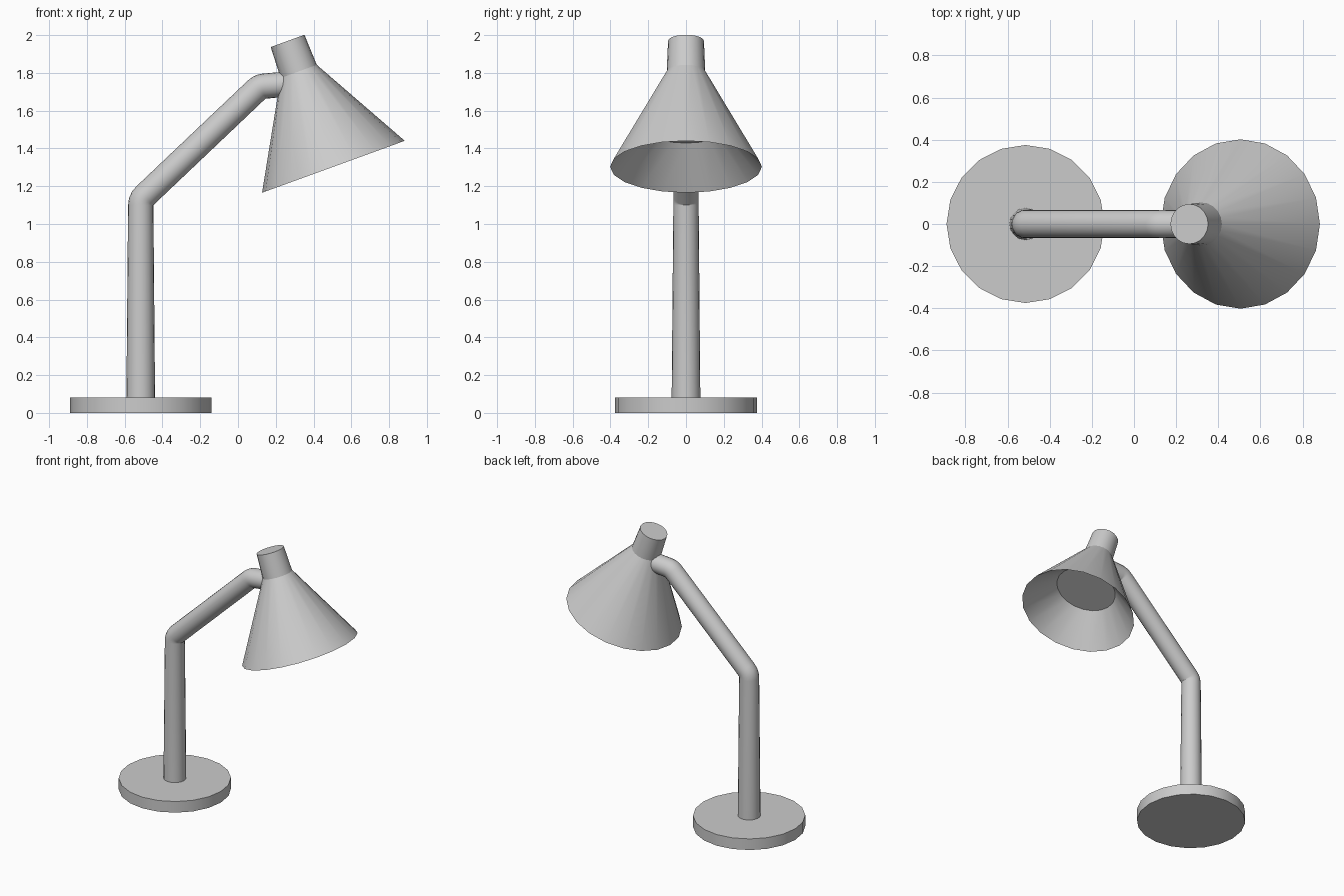
import bpy, bmesh
from math import sin, cos, pi, radians
from mathutils import Vector

if "Cube" in bpy.data.objects:
    bpy.data.objects.remove(bpy.data.objects["Cube"])


def loft(name, rings, sides, cap_start=True):
    """Skin rings given as (x, z, tilt from vertical, radius); cap the ends."""
    bm = bmesh.new()
    loops = []
    for x, z, tilt, r in rings:
        u = Vector((cos(tilt), 0, -sin(tilt)))
        c = Vector((x, 0, z))
        loops.append([bm.verts.new(c + u * r * cos(2 * pi * i / sides)
                                   + Vector((0, r * sin(2 * pi * i / sides), 0)))
                      for i in range(sides)])
    for a, b in zip(loops, loops[1:]):
        for i in range(sides):
            j = (i + 1) % sides
            bm.faces.new((a[i], a[j], b[j], b[i]))
    if cap_start:
        bm.faces.new(loops[0][::-1])
    bm.faces.new(loops[-1])
    bmesh.ops.recalc_face_normals(bm, faces=bm.faces)
    me = bpy.data.meshes.new(name)
    bm.to_mesh(me)
    bm.free()
    ob = bpy.data.objects.new(name, me)
    bpy.context.collection.objects.link(ob)
    bpy.ops.object.select_all(action='DESELECT')
    ob.select_set(True)
    bpy.context.view_layer.objects.active = ob
    bpy.ops.object.shade_smooth_by_angle(angle=radians(25))
    return ob


def bend(px, pz, r, start, end, steps):
    """Rings fanned around the inner corner of a bend."""
    out = []
    for i in range(steps + 1):
        a = radians(start + (end - start) * i / steps)
        out.append((px - r * cos(a), pz + r * sin(a), a, r))
    return out


# Round base plate
loft("base", [(-0.515, 0, 0, 0.375), (-0.515, 0.082, 0, 0.375)], 20)

# Post and arm: one tapered tube with two elbows
arm = [(-0.515, 0.07, 0, 0.076)]
arm += bend(-0.448, 1.10, 0.067, 0, 47.4, 3)
arm += bend(0.145, 1.663, 0.067, 47.4, 84, 3)
arm.append((0.30, 1.745, radians(84), 0.066))
loft("arm", arm, 20)

# Lamp shade: recess ceiling, inner wall, rim, outer cone, neck
tilt = radians(-20)
profile = [(0.21, 0.21), (0.0, 0.402), (0.537, 0.102), (0.709, 0.095)]
loft("shade", [(0.505 + d * sin(tilt), 1.303 + d * cos(tilt), tilt, r)
               for d, r in profile], 20)
